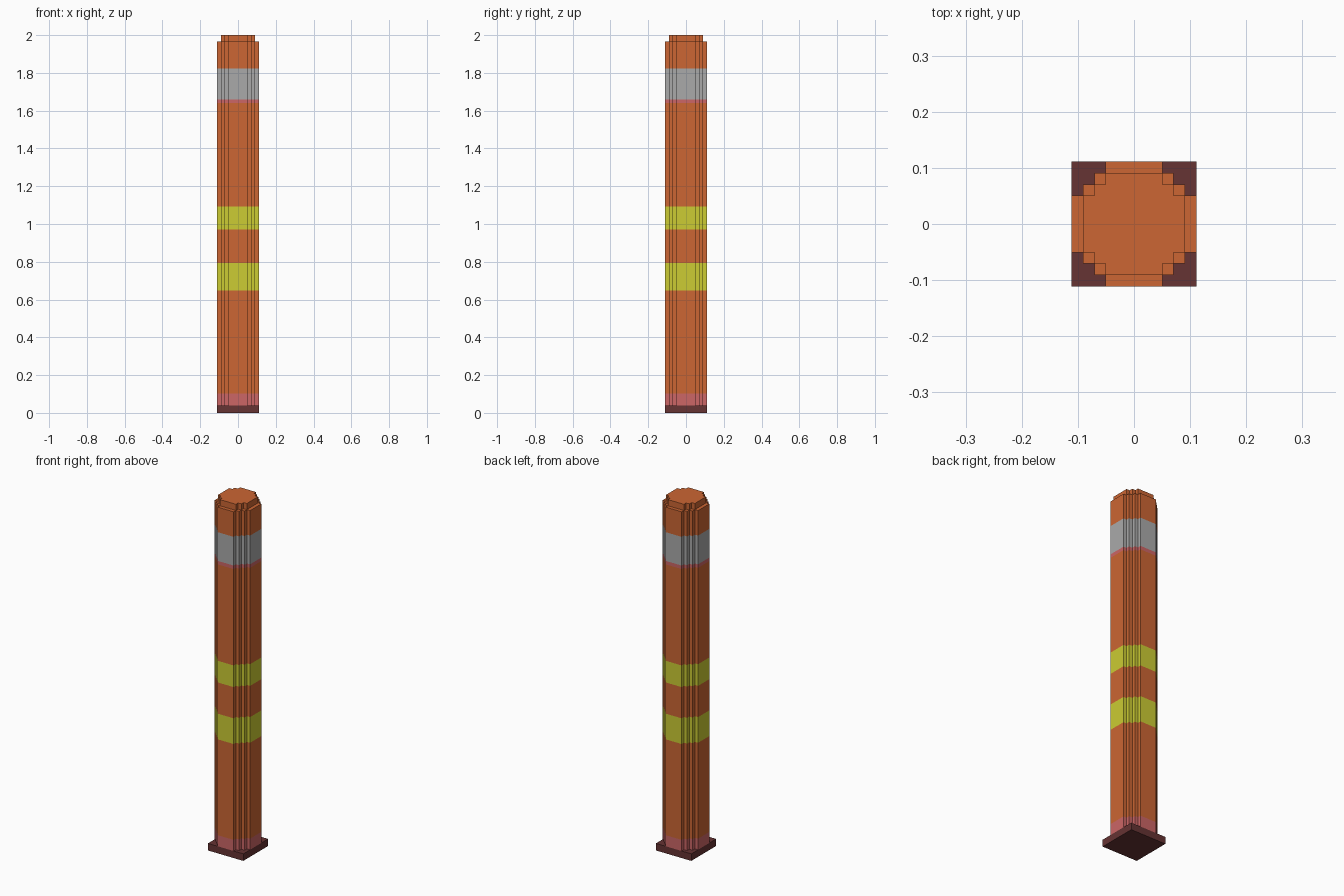
import bpy
import bmesh

if "Cube" in bpy.data.objects:
    bpy.data.objects.remove(bpy.data.objects["Cube"])

U = 2 / 99  # width of one step in the stepped outline


def material(name, hex_code):
    srgb = [int(hex_code[i:i + 2], 16) / 255 for i in (0, 2, 4)]
    rgba = [c / 12.92 if c <= 0.04045 else ((c + 0.055) / 1.055) ** 2.4 for c in srgb] + [1]
    m = bpy.data.materials.new(name)
    m.use_nodes = True
    m.diffuse_color = rgba
    bsdf = m.node_tree.nodes["Principled BSDF"]
    bsdf.inputs["Base Color"].default_value = rgba
    bsdf.inputs["Roughness"].default_value = 0.8
    return m


ORANGE = material("orange", "CC6633")
YELLOW = material("yellow", "CCCC33")
GREY = material("grey", "AAAAAA")
PINK = material("pink", "CC6666")
MAROON = material("maroon", "663333")


def stepped_outline(half):
    """Round outline made of square steps; half-widths run from the flat side inwards."""
    quarter = []
    for i, a in enumerate(half):
        b = half[-1 - i]
        quarter.append((a, b))
        if i < len(half) - 1:
            quarter.append((half[i + 1], b))
    points = []
    for _ in range(4):
        points += quarter
        quarter = [(-y, x) for x, y in quarter]
    return [(x * U, y * U) for x, y in points]


def column(name, outline, levels, mats):
    """Stack of bands sharing one outline; mats[i] colours the band above levels[i]."""
    bm = bmesh.new()
    rings = [[bm.verts.new((x, y, z)) for x, y in outline] for z in levels]
    slots = list(dict.fromkeys(mats))
    n = len(outline)
    for i, mat in enumerate(mats):
        for j in range(n):
            k = (j + 1) % n
            f = bm.faces.new((rings[i][j], rings[i][k], rings[i + 1][k], rings[i + 1][j]))
            f.material_index = slots.index(mat)
    bm.faces.new(rings[0][::-1]).material_index = slots.index(mats[0])
    bm.faces.new(rings[-1]).material_index = slots.index(mats[-1])
    mesh = bpy.data.meshes.new(name)
    bm.to_mesh(mesh)
    bm.free()
    for m in slots:
        mesh.materials.append(m)
    ob = bpy.data.objects.new(name, mesh)
    bpy.context.collection.objects.link(ob)
    return ob


BASE_TOP, BODY_TOP = 0.04, 1.965

# Square foot plate
s = 5.5 * U
column("base_plate", [(s, -s), (s, s), (-s, s), (-s, -s)], [0, BASE_TOP], [MAROON])

# Post with painted bands
column("post", stepped_outline([5.5, 4.5, 3.5, 2.5]),
       [BASE_TOP, 0.103, 0.647, 0.793, 0.97, 1.093, 1.64, 1.66, 1.823, BODY_TOP],
       [PINK, ORANGE, YELLOW, ORANGE, YELLOW, ORANGE, PINK, GREY, ORANGE])

# Narrower cap on top
column("top_cap", stepped_outline([4.5, 3.5, 2.5]), [BODY_TOP, 2.0], [ORANGE])
